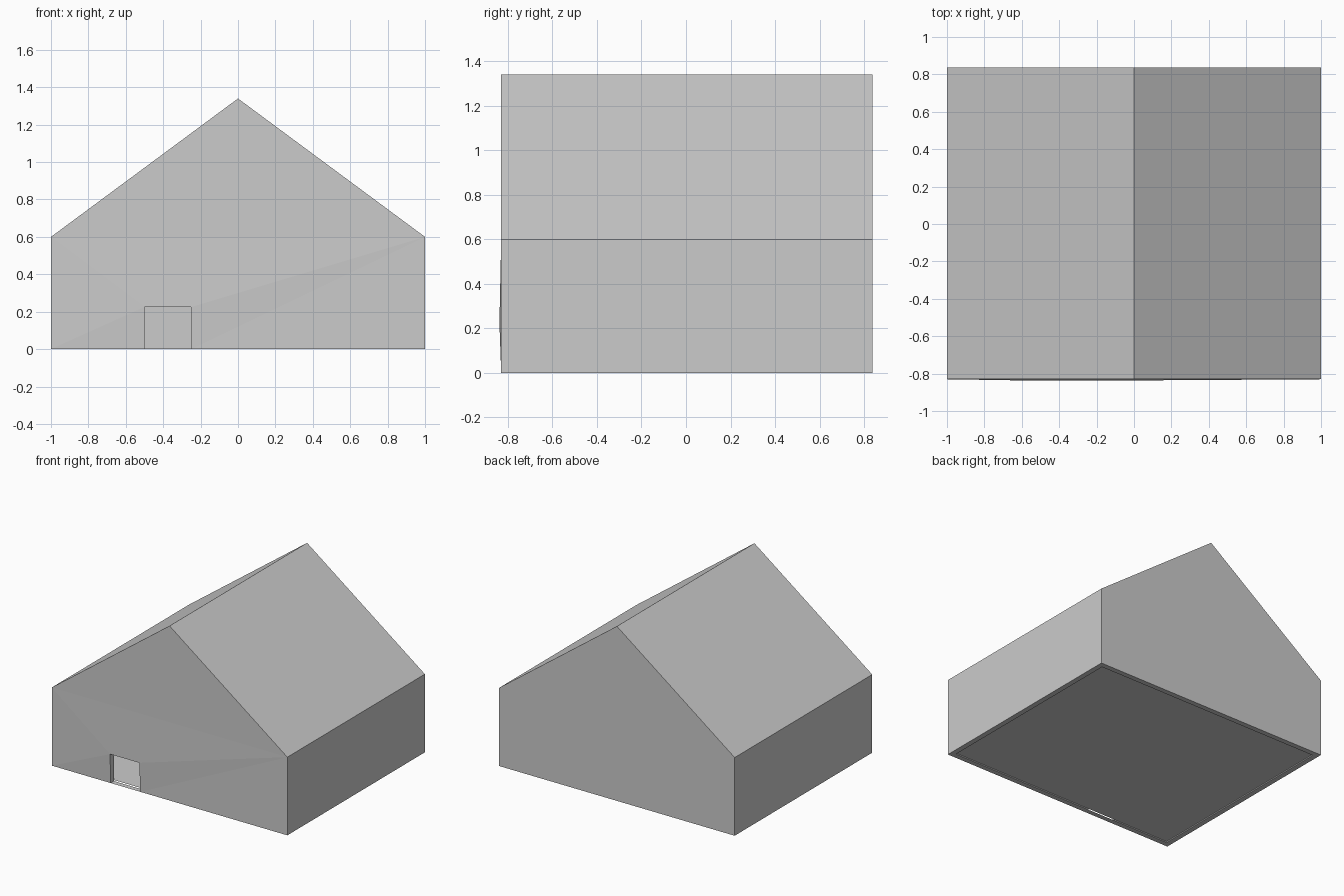
import bpy, bmesh

if "Cube" in bpy.data.objects:
    bpy.data.objects.remove(bpy.data.objects["Cube"])

T = 0.04                      # wall thickness
FRONT, BACK = -0.83, 0.838    # outer ends of the house
DX0, DX1, DZ = -0.5, -0.25, 0.225   # doorway


def make_object(name, bm):
    bmesh.ops.recalc_face_normals(bm, faces=bm.faces)
    me = bpy.data.meshes.new(name)
    bm.to_mesh(me)
    bm.free()
    ob = bpy.data.objects.new(name, me)
    bpy.context.collection.objects.link(ob)
    return ob


def shell(bm, half, eave, apex, y0, y1, bulge):
    """Gabled skin with a doorway in the front; returns its named corners."""
    gable = {"bl": (-half, 0), "br": (half, 0), "er": (half, eave),
             "top": (0, apex), "el": (-half, eave)}
    v = {k: bm.verts.new((x, y0, z)) for k, (x, z) in gable.items()}
    b = {k: bm.verts.new((x, y1, z)) for k, (x, z) in gable.items()}
    # Doorway corners, the upper two pushed slightly forward
    for k, x, z in (("d0", DX0, 0), ("d1", DX0, DZ), ("d2", DX1, DZ), ("d3", DX1, 0)):
        v[k] = bm.verts.new((x, y0 - (bulge if z else 0), z))
    # Front gable around the doorway
    for tri in ("bl d0 d1", "bl d1 el", "el d1 er", "d1 d2 er",
                "d2 d3 er", "d3 br er", "el er top"):
        bm.faces.new([v[k] for k in tri.split()])
    # Back gable, side walls and roof slopes
    bm.faces.new(list(b.values()))
    for p, q in (("bl", "el"), ("el", "top"), ("top", "er"), ("er", "br")):
        bm.faces.new((v[p], v[q], b[q], b[p]))
    v.update({"back_" + k: b[k] for k in ("bl", "br")})
    return v


# Walls and roof: outer and inner skin
bm = bmesh.new()
outer = shell(bm, 1.0, 0.6, 1.34, FRONT, BACK, 0.008)
inner = shell(bm, 1.0 - T, 0.58, 1.29, FRONT + T, BACK - T, 0)
# Door jambs, threshold and bottom rim join the skins
for loop in (("d0", "d1", "d2", "d3"),
             ("d0", "d3", "br", "back_br", "back_bl", "bl", "d0")):
    for p, q in zip(loop, loop[1:]):
        bm.faces.new((outer[p], outer[q], inner[q], inner[p]))
make_object("house_walls_and_roof", bm)

# Floor
bm = bmesh.new()
x = 1.0 - T
bm.faces.new([bm.verts.new((px, py, 0.008)) for px, py in
              ((-x, FRONT + T), (-x, BACK - T), (x, BACK - T), (x, FRONT + T))])
make_object("floor", bm)
